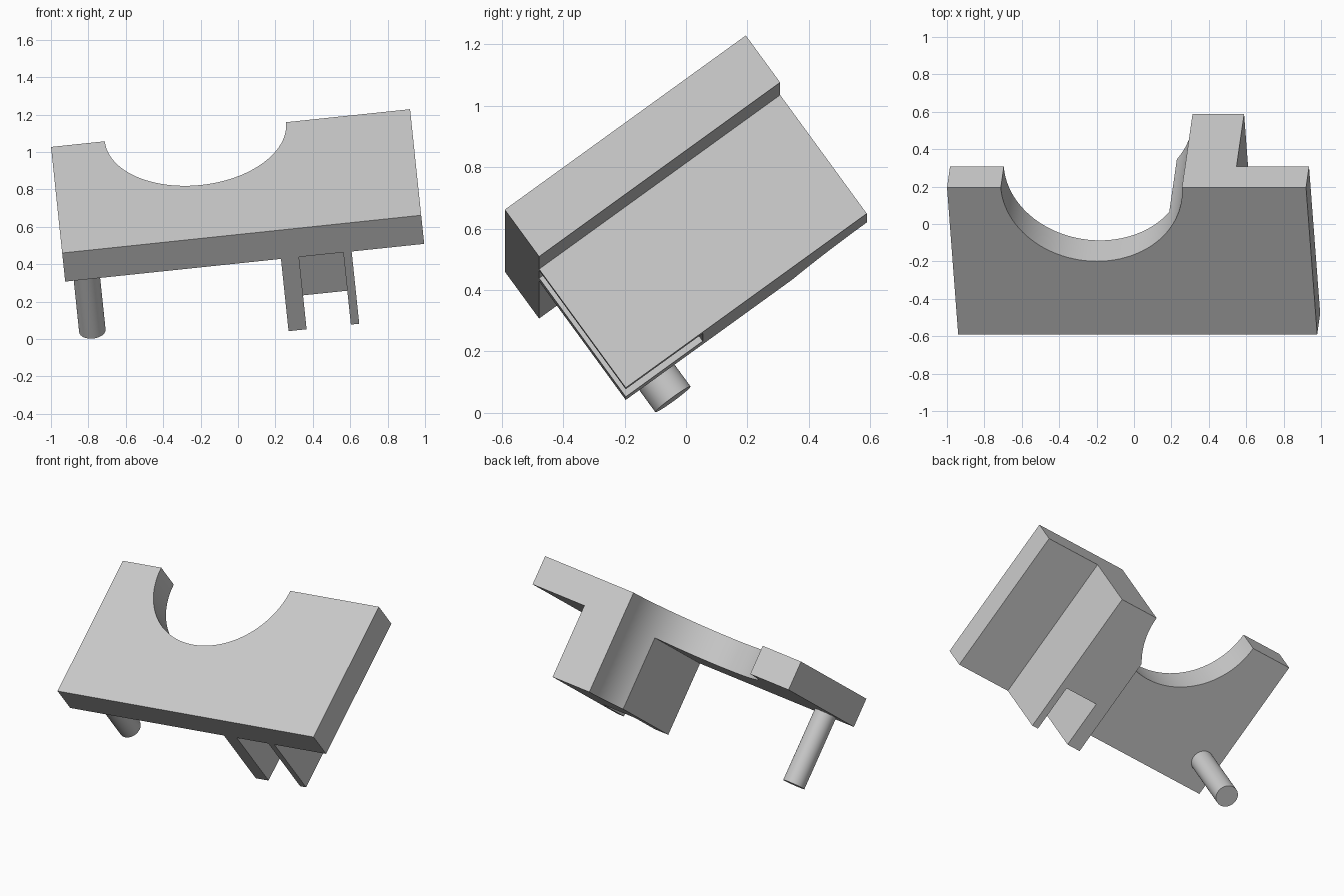
import bpy
import bmesh
from math import radians, cos, sin, acos, pi
from mathutils import Matrix, Vector

cube = bpy.data.objects.get("Cube")
if cube:
    bpy.data.objects.remove(cube, do_unlink=True)

# Single flat material
GREY = (0.6, 0.6, 0.6, 1.0)
mat = bpy.data.materials.new("light grey")
mat.use_nodes = True
mat.diffuse_color = GREY
mat.node_tree.nodes["Principled BSDF"].inputs["Base Color"].default_value = GREY

# The whole bracket leans back and is tilted sideways
POSE = (Matrix.Translation((-0.94, -0.59, 0.46))
        @ Matrix.Rotation(radians(-6), 4, "Y")
        @ Matrix.Rotation(radians(36), 4, "X"))

LENGTH, HEIGHT = 1.93, 0.97
PLATE, DEPTH = 0.19, 0.67
CUT_X, CUT_R = 0.776, 0.487


def arc(cx, cy, r, start, end, steps):
    """Points on a circular arc."""
    angles = [start + (end - start) * i / steps for i in range(steps + 1)]
    return [(cx + r * cos(a), cy + r * sin(a)) for a in angles]


def extrude_profile(name, points, near, far):
    """Solid with the given outline between two depths behind the front face."""
    bm = bmesh.new()
    face = bm.faces.new([bm.verts.new((x, y, -near)) for x, y in points])
    result = bmesh.ops.extrude_face_region(bm, geom=[face], use_keep_orig=True)
    moved = [v for v in result["geom"] if isinstance(v, bmesh.types.BMVert)]
    bmesh.ops.translate(bm, verts=moved, vec=Vector((0, 0, near - far)))
    bmesh.ops.recalc_face_normals(bm, faces=bm.faces)
    mesh = bpy.data.meshes.new(name)
    bm.to_mesh(mesh)
    bm.free()
    mesh.materials.append(mat)
    obj = bpy.data.objects.new(name, mesh)
    obj.matrix_world = POSE
    bpy.context.collection.objects.link(obj)
    bpy.ops.object.select_all(action="DESELECT")
    obj.select_set(True)
    bpy.context.view_layer.objects.active = obj
    bpy.ops.object.shade_smooth_by_angle(angle=radians(30))
    return obj


# Plate with a half-round cutout in its upper edge
cutout = arc(CUT_X, HEIGHT, CUT_R, 0, -pi, 48)
extrude_profile("face_plate",
                [(0, 0), (LENGTH, 0), (LENGTH, HEIGHT)] + cutout + [(0, HEIGHT)],
                0, PLATE)

# Rear block: notched from below, trimmed by the same round cutout
LEFT, RIGHT = 1.16, 1.54
NOTCH_LEFT, NOTCH_RIGHT, NOTCH_TOP = 1.257, 1.495, 0.31
trim = arc(CUT_X, HEIGHT, CUT_R, 0, -acos((LEFT - CUT_X) / CUT_R), 14)
extrude_profile("rear_block",
                [(LEFT, 0), (NOTCH_LEFT, 0), (NOTCH_LEFT, NOTCH_TOP),
                 (NOTCH_RIGHT, NOTCH_TOP), (NOTCH_RIGHT, 0),
                 (RIGHT, 0), (RIGHT, HEIGHT)] + trim,
                PLATE, DEPTH)

# Round peg near the lower corner
extrude_profile("rear_peg", arc(0.117, 0.19, 0.071, 0, 2 * pi, 40)[:-1], PLATE, DEPTH)
